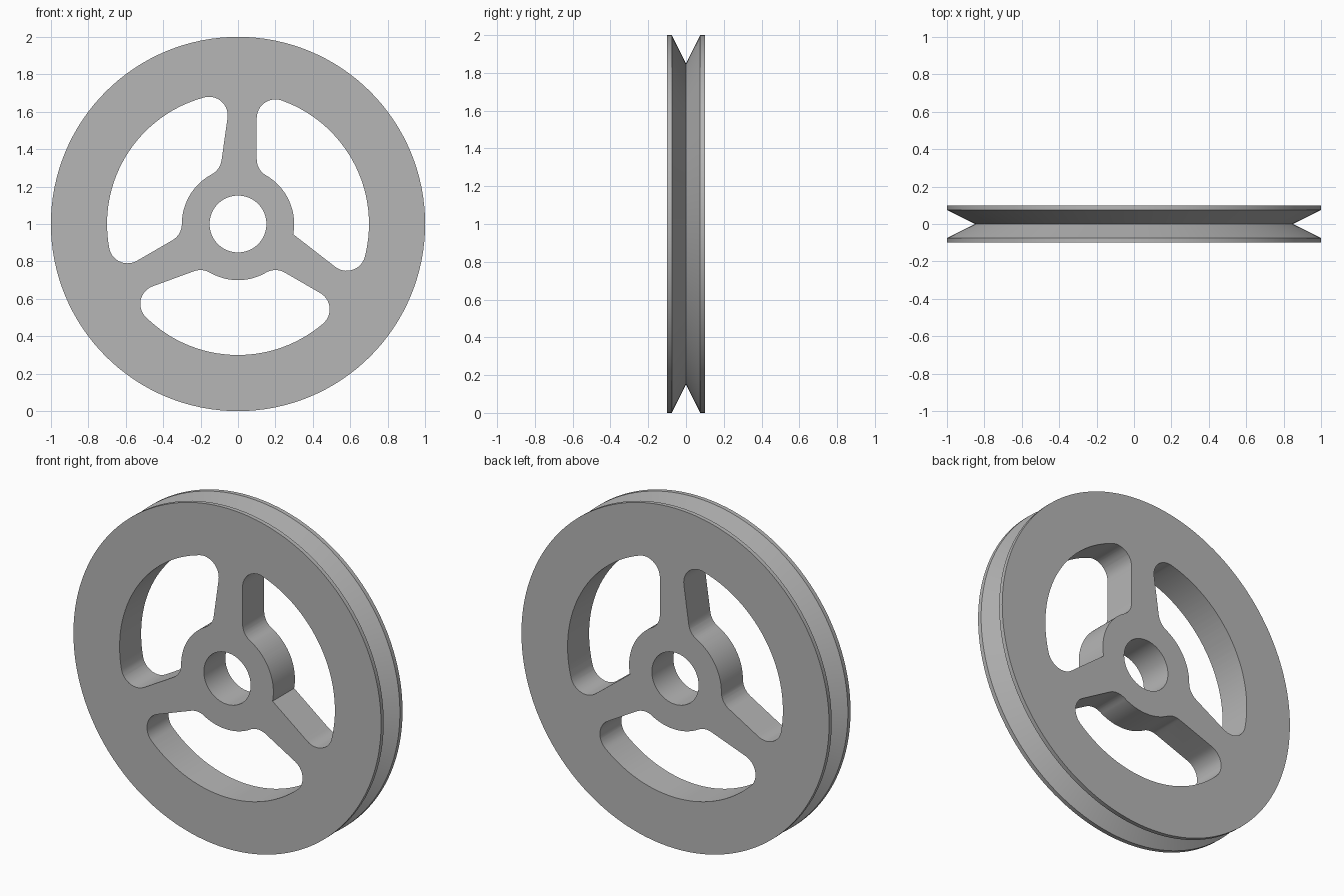
import bpy
import bmesh
from math import sin, cos, radians, ceil, pi

cube = bpy.data.objects.get("Cube")
if cube:
    bpy.data.objects.remove(cube, do_unlink=True)

RIM, HUB, BORE = 0.7, 0.3, 0.152   # window outer radius, hub radius, bore radius
HALF, LIP, GROOVE = 0.1, 0.075, 0.85
FILLET = 0.1
SEGMENTS = 128

grey = bpy.data.materials.new("plain grey")
grey.use_nodes = True
colour = (0.47, 0.47, 0.47, 1)
grey.diffuse_color = colour
grey.node_tree.nodes["Principled BSDF"].inputs["Base Color"].default_value = colour


def make_object(name, bm):
    bmesh.ops.recalc_face_normals(bm, faces=bm.faces[:])
    mesh = bpy.data.meshes.new(name)
    bm.to_mesh(mesh)
    bm.free()
    mesh.materials.append(grey)
    ob = bpy.data.objects.new(name, mesh)
    bpy.context.collection.objects.link(ob)
    ob.location.z = 1
    return ob


def arc(x, z, radius, start, end):
    steps = max(3, ceil(abs(end - start) / (3 if radius > FILLET else 9)))
    angles = [radians(start + (end - start) * i / steps) for i in range(steps + 1)]
    return [(x + radius * cos(a), z + radius * sin(a)) for a in angles]


def outline(arcs):
    """Join arcs with straight lines, dropping repeated points."""
    points = []
    for a in arcs:
        for p in arc(*a):
            if not points or abs(p[0] - points[-1][0]) + abs(p[1] - points[-1][1]) > 0.004:
                points.append(p)
    if abs(points[0][0] - points[-1][0]) + abs(points[0][1] - points[-1][1]) < 0.004:
        points.pop()
    return points


# Wheel body: V-groove section turned about the y axis
profile = [(BORE, -HALF), (1, -HALF), (1, -LIP), (GROOVE, 0),
           (1, LIP), (1, HALF), (BORE, HALF)]
bm = bmesh.new()
rings = []
for i in range(SEGMENTS):
    a = 2 * pi * i / SEGMENTS
    rings.append([bm.verts.new((r * cos(a), y, r * sin(a))) for r, y in profile])
for i, ring in enumerate(rings):
    following = rings[(i + 1) % SEGMENTS]
    for j in range(len(profile)):
        k = (j + 1) % len(profile)
        bm.faces.new((ring[j], ring[k], following[k], following[j]))
wheel = make_object("pulley_wheel", bm)

# Windows between the three spokes, each a chain of arcs
right_window = [
    (0, 0, RIM, -14.5, 70.5),
    (0.2, 0.566, FILLET, 70.5, 180),
    (0.2, 0.346, FILLET, 180, 240),
    (0, 0, HUB, 60, -10.5),
    (0.581, -0.15, FILLET, 232, 345.5),
]
left_window = [
    (0, 0, RIM, 105, 190.6),
    (-0.59, -0.11, FILLET, 190.6, 300),
    (-0.4, 0, FILLET, 300, 360),
    (0, 0, HUB, 180, 117.8),
    (-0.187, 0.354, FILLET, -62.2, -8),
    (-0.155, 0.58, FILLET, -8, 105),
]
lower_window = [
    (0, 0, RIM, 225.3, 310.5),
    (0.39, -0.456, FILLET, -49.5, 60),
    (0.2, -0.346, FILLET, 60, 120),
    (0, 0, HUB, -60, -120),
    (-0.2, -0.346, FILLET, 60, 110),
    (-0.422, -0.427, FILLET, 110, 225.3),
]
bm = bmesh.new()
for window in (right_window, left_window, lower_window):
    points = outline(window)
    front = [bm.verts.new((x, -2 * HALF, z)) for x, z in points]
    back = [bm.verts.new((x, 2 * HALF, z)) for x, z in points]
    bm.faces.new(front)
    bm.faces.new(back[::-1])
    for i in range(len(points)):
        j = (i + 1) % len(points)
        bm.faces.new((front[j], front[i], back[i], back[j]))
cutter = make_object("window_cutter", bm)
cutter.hide_render = True

# Cut the windows, then smooth the turned surfaces
cut = wheel.modifiers.new("windows", 'BOOLEAN')
cut.operation = 'DIFFERENCE'
cut.solver = 'EXACT'
cut.object = cutter
bpy.ops.object.select_all(action='DESELECT')
wheel.select_set(True)
bpy.context.view_layer.objects.active = wheel
bpy.ops.object.modifier_apply(modifier=cut.name)
bpy.data.objects.remove(cutter, do_unlink=True)
bpy.ops.object.shade_smooth_by_angle(angle=radians(30))
